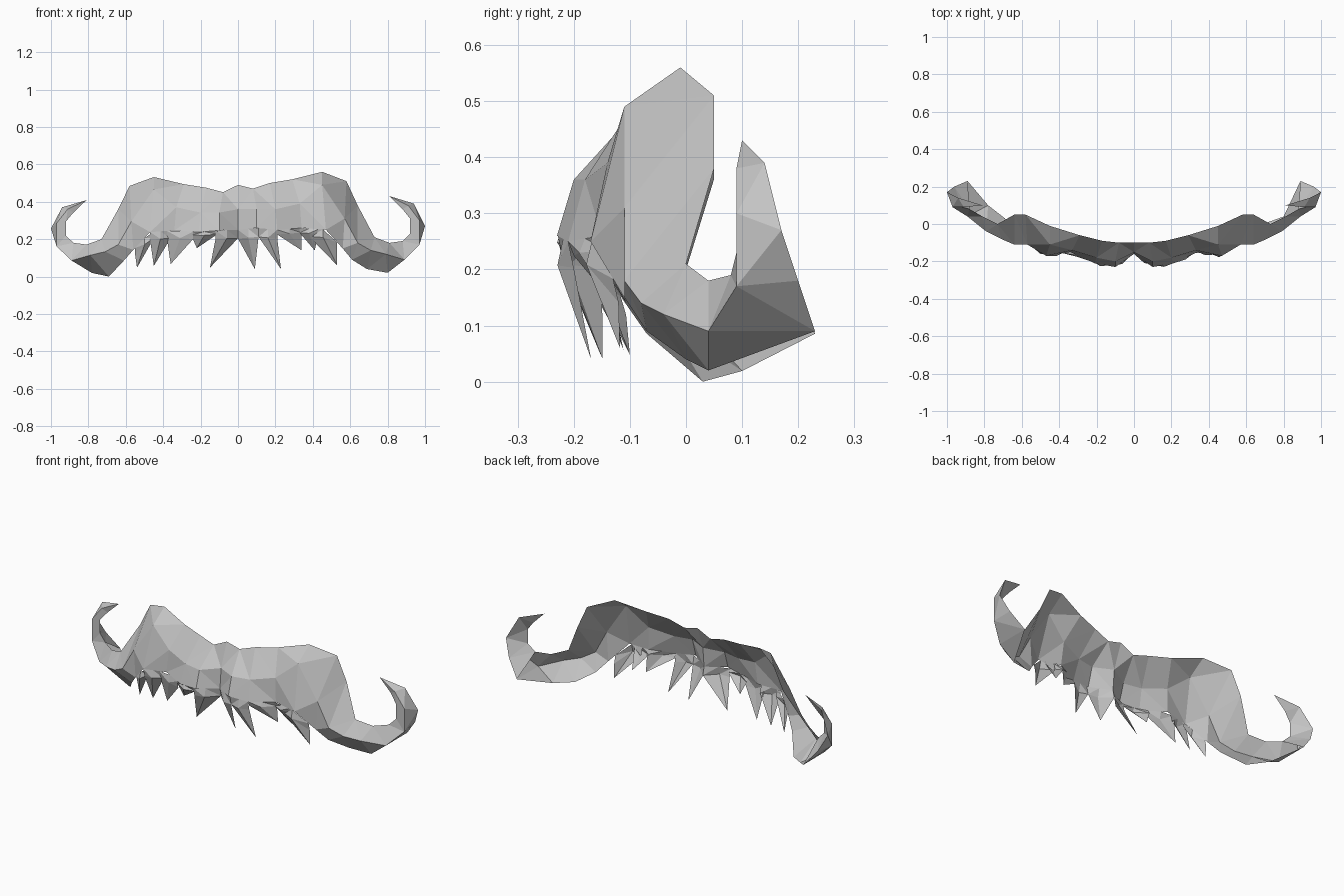
import bpy
import bmesh
from mathutils import Vector

cube = bpy.data.objects.get("Cube")
if cube:
    bpy.data.objects.remove(cube, do_unlink=True)

# One flat grey for the whole moustache
grey = bpy.data.materials.new("grey hair")
grey.use_nodes = True
colour = (0.55, 0.55, 0.55, 1.0)
grey.diffuse_color = colour
grey.node_tree.nodes["Principled BSDF"].inputs["Base Color"].default_value = colour

# Cross-sections from the middle outwards, in hundredths: ridge, crease, lower edge
body_sections = [
    ((0, -10, 49), (0, -15, 36), (0, -16, 25)),
    ((8, -10, 47), (10, -20, 36), (10, -23, 26)),
    ((17, -9, 50), (20, -18, 36), (21, -21, 25)),
    ((29, -6, 52), (33, -14, 39), (34, -15, 26)),
    ((45, -1, 56), (45, -11, 49), (47, -17, 25)),
    ((58, 5, 51), (57, -11, 31), (56, -11, 15)),
    ((64, 5, 38), (64, -11, 18), (61, -7, 9)),
    ((73, 0, 21), (71, -8, 14), (69, 0, 4)),
    ((81, 4, 18), (79, -4, 12), (80, 4, 2)),
    ((88, 8, 19), (89, 4, 9), (89, 23, 9)),
]
curl_sections = [
    body_sections[-1],
    ((92, 9, 23), (97, 9, 17), (96, 20, 18)),
    ((92, 9, 31), (97, 9, 30), (100, 17, 27)),
    ((88, 10, 36), (91, 9, 38), (94, 14, 39)),
]
curl_tip = (81, 10, 43)

# The right side sags lower and further back under the tail
right_sections = list(body_sections)
for index, low in ((7, (69, 3, 0)), (8, (78, 10, 2))):
    right_sections[index] = body_sections[index][:2] + (low,)
sections_of = {1: body_sections, -1: right_sections}

# Hanging tufts on each side: inner x, outer x, tip x, tip z
tufts = {
    1: [(0, 11, 9, 4), (11, 21, 23, 4), (21, 34, 34, 14),
        (33, 43, 41, 14), (38, 53, 53, 6)],
    -1: [(0, 12, 15, 5), (11, 25, 22, 16), (24, 38, 36, 7),
         (36, 47, 45, 6), (45, 55, 54, 5)],
}


def place(point, side):
    """Scale to units; the model's right half sits a little lower."""
    x, y, z = (c / 100 for c in point)
    drop = 0.05 * min(1, x / 0.1) if side < 0 else 0
    return Vector((x * side, y, z * (1 - drop)))


def add_face(bm, verts, side):
    bm.faces.new(verts if side > 0 else verts[::-1])


def loft(bm, sections, side, closed):
    """Skin neighbouring sections with quads, and return the last ring."""
    rings = [[bm.verts.new(place(p, side)) for p in s] for s in sections]
    count = len(sections[0])
    for a, b in zip(rings, rings[1:]):
        for i in range(count if closed else count - 1):
            j = (i + 1) % count
            add_face(bm, [a[i], a[j], b[j], b[i]], side)
    return rings[-1]


def finish(bm, name):
    """Weld the seams and make a flat-shaded object."""
    bmesh.ops.remove_doubles(bm, verts=bm.verts[:], dist=0.0005)
    bmesh.ops.triangulate(bm, faces=bm.faces[:])
    mesh = bpy.data.meshes.new(name)
    bm.to_mesh(mesh)
    bm.free()
    mesh.materials.append(grey)
    obj = bpy.data.objects.new(name, mesh)
    bpy.context.scene.collection.objects.link(obj)


def lower_edge(x):
    """Point on the body's lower edge at a given distance from the middle."""
    edge = [Vector(s[2]) for s in body_sections]
    for a, b in zip(edge, edge[1:]):
        if a.x <= x <= b.x:
            return a.lerp(b, (x - a.x) / (b.x - a.x))
    return edge[-1]


# Moustache body: an open, faceted shell across both sides
bm = bmesh.new()
for side in (1, -1):
    loft(bm, sections_of[side], side, closed=False)
finish(bm, "moustache_body")

# Curled ends: closed tubes tapering to a point
for side, label in ((1, "left"), (-1, "right")):
    bm = bmesh.new()
    ring = loft(bm, curl_sections, side, closed=True)
    tip = bm.verts.new(place(curl_tip, side))
    for i in range(len(ring)):
        add_face(bm, [ring[i], ring[(i + 1) % len(ring)], tip], side)
    finish(bm, label + "_curl")

# Tufts: folded blades with broad shoulders, hanging from the lower edge
for side, label in ((1, "left"), (-1, "right")):
    bm = bmesh.new()
    for inner, outer, tip_x, tip_z in tufts[side]:
        top = [lower_edge(x) for x in (inner, (inner + outer) / 2, outer)]
        end = Vector((tip_x, top[1].y + 5, tip_z))
        fall = (top[1].z - tip_z) * 0.22
        shoulder = [p + Vector((0, out, -fall)) for p, out in zip(top, (1, -1, 1))]
        tip = bm.verts.new(place(end, side))
        low = loft(bm, [top, shoulder], side, closed=False)
        for a, b in zip(low, low[1:]):
            add_face(bm, [a, b, tip], side)
    finish(bm, label + "_tufts")
